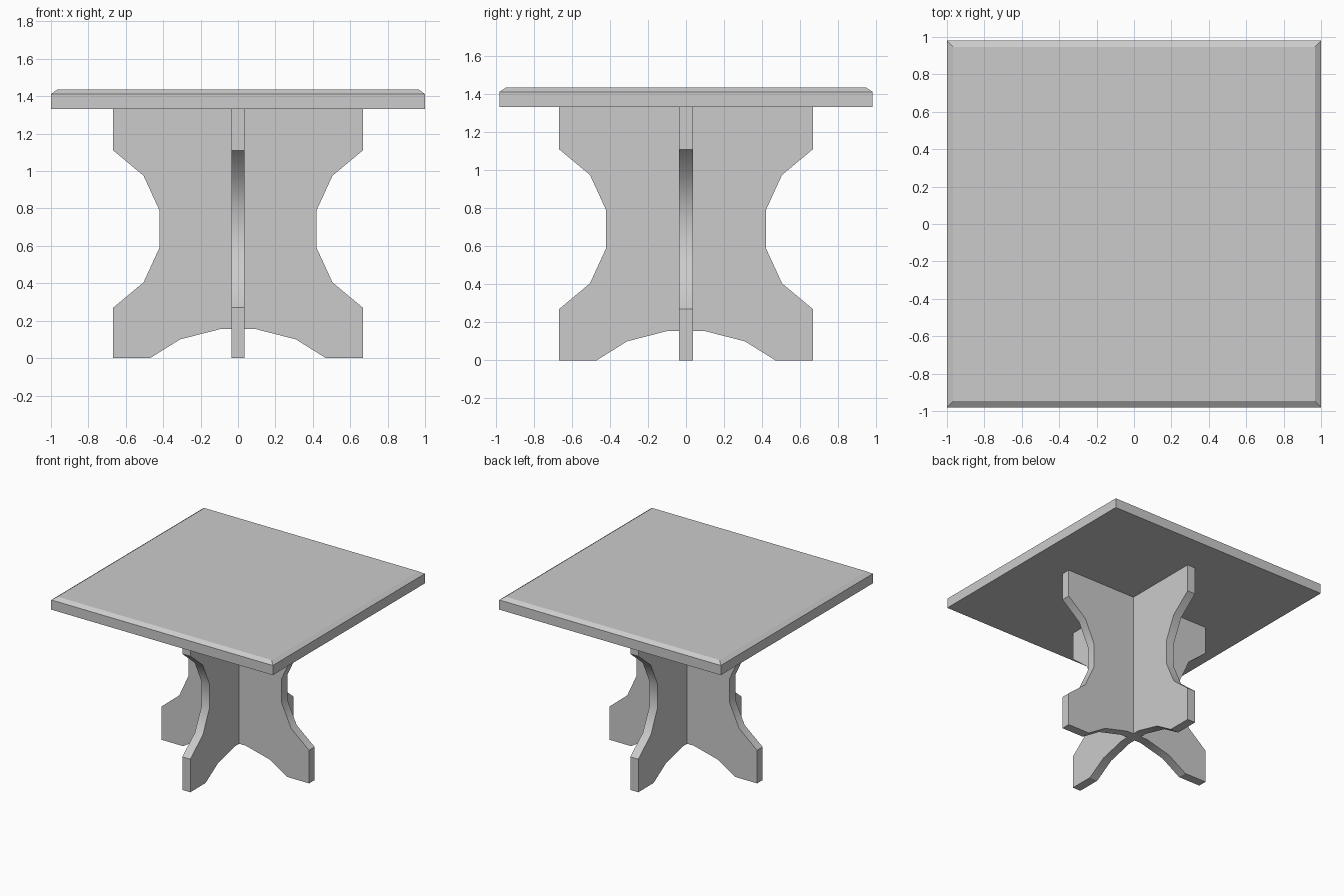
import bpy, bmesh, math
from mathutils import Matrix

cube = bpy.data.objects.get("Cube")
if cube:
    bpy.data.objects.remove(cube)

grey = bpy.data.materials.new("plain_grey")
grey.use_nodes = True
colour = (0.6, 0.6, 0.6, 1)
grey.diffuse_color = colour
grey.node_tree.nodes["Principled BSDF"].inputs["Base Color"].default_value = colour


def finish(name, bm):
    """Turn a bmesh into a shaded object."""
    bmesh.ops.recalc_face_normals(bm, faces=bm.faces)
    mesh = bpy.data.meshes.new(name)
    bm.to_mesh(mesh)
    bm.free()
    mesh.materials.append(grey)
    obj = bpy.data.objects.new(name, mesh)
    bpy.context.collection.objects.link(obj)
    bpy.ops.object.select_all(action='DESELECT')
    obj.select_set(True)
    bpy.context.view_layer.objects.active = obj
    bpy.ops.object.shade_smooth_by_angle(angle=math.radians(30))
    return obj


# Half outline of a leg panel, from the arch up to the underside of the top
HALF = [(0.095, 0.155), (0.31, 0.10), (0.47, 0), (0.667, 0), (0.667, 0.27),
        (0.505, 0.405), (0.42, 0.59), (0.42, 0.79), (0.505, 0.975),
        (0.667, 1.11), (0.667, 1.333)]
THICK = 0.072


def leg_panel(name, turn):
    bm = bmesh.new()
    outline = HALF + [(-x, z) for x, z in reversed(HALF)]
    face = bm.faces.new([bm.verts.new((x, -THICK / 2, z)) for x, z in outline])
    side = bmesh.ops.extrude_face_region(bm, geom=[face])["geom"]
    bmesh.ops.translate(bm, vec=(0, THICK, 0),
                        verts=[v for v in side if isinstance(v, bmesh.types.BMVert)])
    bmesh.ops.rotate(bm, verts=bm.verts, matrix=Matrix.Rotation(turn, 3, 'Z'))
    return finish(name, bm)


# Two crossed panels form the pedestal
leg_panel("leg_panel_wide", 0)
leg_panel("leg_panel_deep", math.pi / 2)

# Table top: a slab with a chamfered upper rim
bm = bmesh.new()
rings = [[bm.verts.new((sx * (1 - inset), sy * (0.98 - inset), z))
          for sx, sy in ((-1, -1), (1, -1), (1, 1), (-1, 1))]
         for inset, z in ((0, 1.333), (0, 1.412), (0.033, 1.435))]
for low, high in zip(rings, rings[1:]):
    for i in range(4):
        j = (i + 1) % 4
        bm.faces.new((low[i], low[j], high[j], high[i]))
bm.faces.new(rings[0])
bm.faces.new(rings[-1])
finish("table_top", bm)
